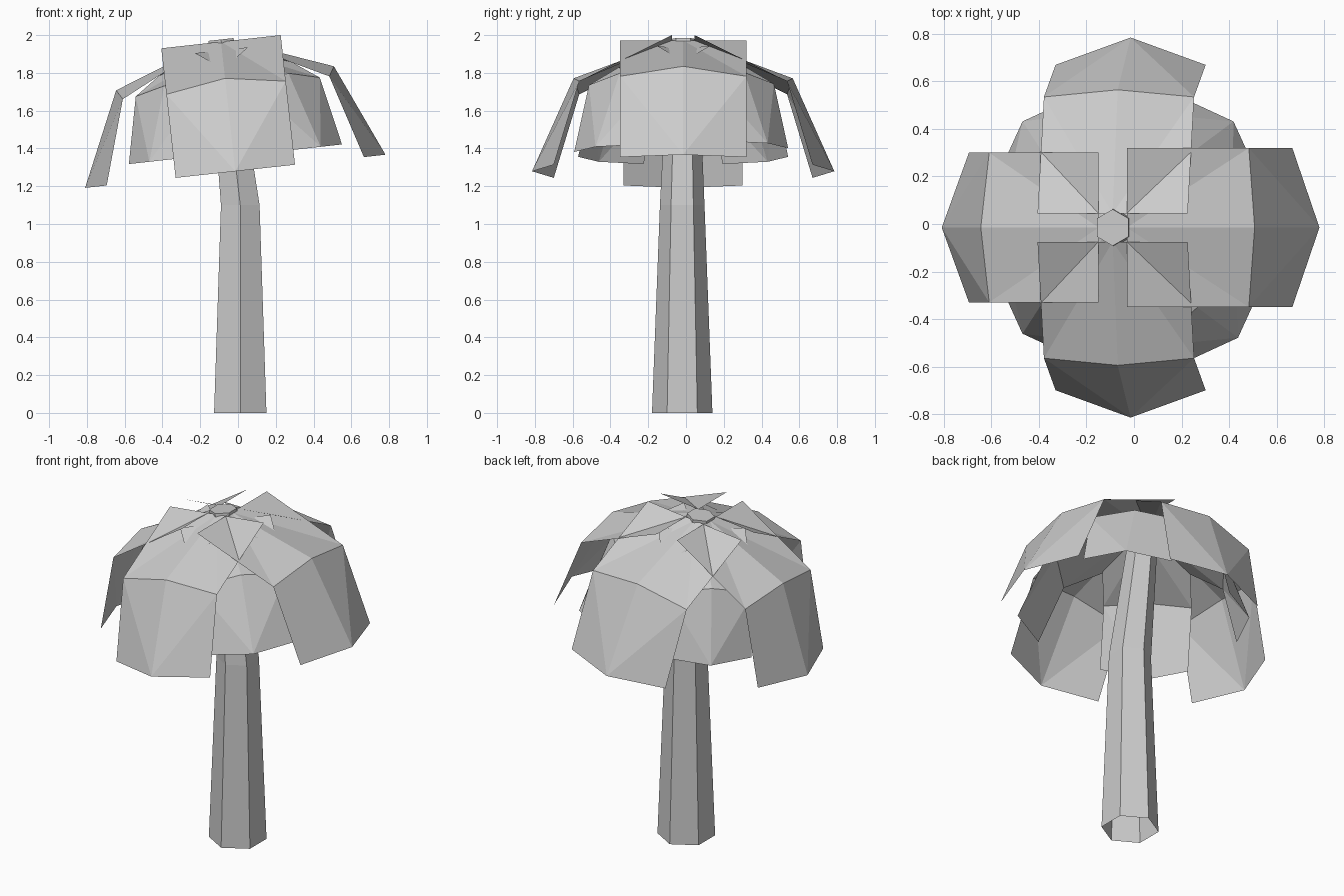
import bpy, bmesh, math
from mathutils import Matrix, Vector

if "Cube" in bpy.data.objects:
    bpy.data.objects.remove(bpy.data.objects["Cube"])

grey = bpy.data.materials.new("plain_grey")
grey.diffuse_color = (0.6, 0.6, 0.6, 1)
grey.use_nodes = True
grey.node_tree.nodes["Principled BSDF"].inputs["Base Color"].default_value = grey.diffuse_color

TILT = math.radians(-6.3)             # the crown leans with the trunk
CROWN = Matrix.Translation((-0.09, -0.015, 1.965)) @ Matrix.Rotation(TILT, 4, 'Y')


def finish(name, bm):
    me = bpy.data.meshes.new(name)
    bm.to_mesh(me)
    bm.free()
    me.materials.append(grey)
    ob = bpy.data.objects.new(name, me)
    bpy.context.collection.objects.link(ob)
    return ob


# Trunk: three six-sided rings, open at the bottom, capped at the top
def trunk():
    bm = bmesh.new()
    rings = []
    for x, y, z, r, tilt in [(0.012, -0.02, 0, 0.16, 0),
                             (0.012, -0.02, 1.1, 0.118, 0),
                             (-0.09, -0.015, 1.977, 0.077, TILT)]:
        m = Matrix.Translation((x, y, z)) @ Matrix.Rotation(tilt, 4, 'Y')
        angles = [math.radians(30 + 60 * i) for i in range(6)]
        rings.append([bm.verts.new(m @ Vector((r * math.cos(a), r * math.sin(a), 0)))
                      for a in angles])
    for lo, hi in zip(rings, rings[1:]):
        for i in range(6):
            j = (i + 1) % 6
            bm.faces.new((lo[i], lo[j], hi[j], hi[i]))
    bm.faces.new(rings[-1])
    finish("trunk", bm)


# Leaf: a creased, drooping sheet. Rows: centre (out, up), side (out, up)
ROWS = [((0.06, 0.0), (0.06, 0.0)),
        ((0.58, -0.195), (0.55, -0.245)),
        ((0.80, -0.69), (0.685, -0.69))]


def leaf(name, angle, scale=1.0, half_width=0.318, drop=0.0):
    bm = bmesh.new()
    m = CROWN @ Matrix.Translation((0, 0, -drop)) @ Matrix.Rotation(math.radians(angle), 4, 'Z')
    grid = []
    for (cr, ch), (sr, sh) in ROWS:
        pts = [(sr * scale, -half_width, sh * scale),
               (cr * scale, 0, ch * scale),
               (sr * scale, half_width, sh * scale)]
        grid.append([bm.verts.new(m @ Vector(p)) for p in pts])
    for a, b in zip(grid, grid[1:]):
        # split along the lines from the midrib to the outer corners
        if a is grid[0]:
            tris = [(a[0], b[0], a[1]), (a[1], b[0], b[1]),
                    (a[1], b[1], b[2]), (a[1], b[2], a[2])]
        else:
            tris = [(a[0], b[0], b[1]), (a[0], b[1], a[1]),
                    (a[1], b[1], a[2]), (a[2], b[1], b[2])]
        for t in tris:
            bm.faces.new(t)
    finish(name, bm)


trunk()

# Four large upper leaves
for name, angle, w in [("right", 0, 0.335), ("back", 90, 0.318),
                       ("left", 180, 0.315), ("front", 270, 0.318)]:
    leaf("upper_leaf_" + name, angle, half_width=w)

# Four smaller leaves below, on the diagonals
for name, angle, s in [("back_right", 45, 0.79), ("back_left", 135, 0.79),
                       ("front_left", 225, 0.79), ("front_right", 315, 0.82)]:
    leaf("lower_leaf_" + name, angle, scale=s, half_width=0.31 * s, drop=0.045)
